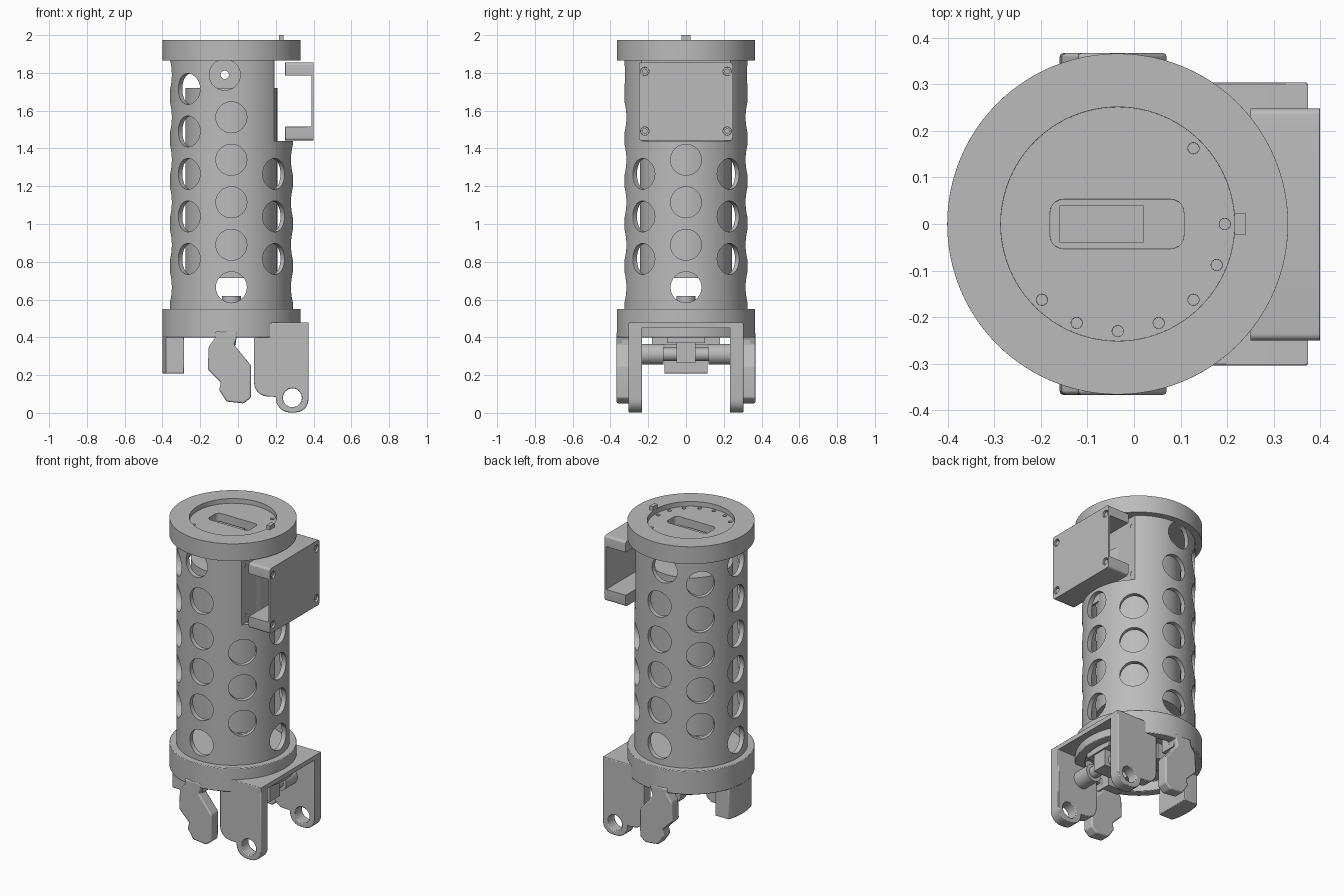
import bpy, bmesh, math
from mathutils import Matrix

cube = bpy.data.objects.get("Cube")
if cube:
    bpy.data.objects.remove(cube)

grey = bpy.data.materials.new("plain grey")
grey.use_nodes = True
GREY = (0.5, 0.5, 0.5, 1)
grey.diffuse_color = GREY
grey.node_tree.nodes["Principled BSDF"].inputs["Base Color"].default_value = GREY

CX = -0.035                       # axis of the canister
ROT = {"x": Matrix(((0, 0, 1), (1, 0, 0), (0, 1, 0))),
       "y": Matrix(((1, 0, 0), (0, 0, 1), (0, 1, 0))),
       "z": Matrix.Identity(3)}


def prism(name, pts, axis, lo, hi, rounding=0):
    """Extrude a flat outline along an axis, rounding its corners."""
    bm = bmesh.new()
    face = bm.faces.new([bm.verts.new((a, b, lo)) for a, b in pts])
    out = bmesh.ops.extrude_face_region(bm, geom=[face])
    for v in out["geom"]:
        if isinstance(v, bmesh.types.BMVert):
            v.co.z = hi
    if rounding:
        edges = [e for e in bm.edges if abs(e.verts[0].co.z - e.verts[1].co.z) > 1e-5]
        bmesh.ops.bevel(bm, geom=edges, offset=rounding, segments=5,
                        profile=0.5, affect="EDGES", clamp_overlap=True)
    bmesh.ops.transform(bm, matrix=ROT[axis].to_4x4(), verts=bm.verts)
    bmesh.ops.recalc_face_normals(bm, faces=bm.faces)
    mesh = bpy.data.meshes.new(name)
    bm.to_mesh(mesh)
    bm.free()
    mesh.materials.append(grey)
    obj = bpy.data.objects.new(name, mesh)
    bpy.context.collection.objects.link(obj)
    return obj


def rect(a0, a1, b0, b1):
    return [(a0, b0), (a1, b0), (a1, b1), (a0, b1)]


def circle(a, b, r, n=32):
    return [(a + r * math.cos(math.tau * i / n), b + r * math.sin(math.tau * i / n))
            for i in range(n)]


def box(name, x0, x1, y0, y1, z0, z1):
    return prism(name, rect(x0, x1, y0, y1), "z", z0, z1)


def disc(name, r, z0, z1, n=96):
    return prism(name, circle(CX, 0, r, n), "z", z0, z1)


def span(side, a, b):
    return sorted((side * a, side * b))


def activate(obj):
    bpy.ops.object.select_all(action="DESELECT")
    obj.select_set(True)
    bpy.context.view_layer.objects.active = obj


def cut(obj, cutters):
    for c in cutters:
        mod = obj.modifiers.new("cut", "BOOLEAN")
        mod.operation, mod.solver, mod.object = "DIFFERENCE", "EXACT", c
        activate(obj)
        bpy.ops.object.modifier_apply(modifier=mod.name)
        bpy.data.objects.remove(c)


def soften(obj, width):
    mod = obj.modifiers.new("soft edges", "BEVEL")
    mod.width, mod.segments, mod.angle_limit = width, 2, math.radians(50)


def radial_cutter(angle, z, shift=0):
    """Cutter pointing outward from the axis at one angle."""
    c = prism("hole_cutter", circle(shift, z, 0.082), "y", 0.15, 0.45)
    c.data.transform(Matrix.Translation((CX, 0, 0))
                     @ Matrix.Rotation(angle - math.pi / 2, 4, "Z"))
    return c


# Perforated tube, flattened on the +x side behind the cover
tube = disc("perforated_tube", 0.326, 0.47, 1.88)
cut(tube, [disc("bore", 0.297, 0.4, 1.95),
           box("flat_cutter", 0.19, 0.5, -0.5, 0.5, 1.44, 1.95)])
STEP = 0.225
holes = []
for k in range(8):
    angle = k * math.pi / 4
    rows = {0: 4, 1: 3, 7: 3}.get(k, 5)
    start = 0.815 if k % 2 else 0.665
    holes += [radial_cutter(angle, start + STEP * i) for i in range(rows)]
holes += [radial_cutter(math.pi / 2, 1.79, -0.035),
          radial_cutter(-math.pi / 2, 1.79, 0.035),
          radial_cutter(math.pi, 1.79)]
cut(tube, holes)

# Contents of the tube
disc("inner_pack", 0.243, 0.715, 1.72)
disc("inner_cap", 0.05, 0.55, 0.62, 32)
port = box("port_block", -0.16, 0.02, -0.04, 0.04, 1.7, 1.9)
cut(port, [prism("port_cutter", circle(-0.07, 1.79, 0.022, 20), "y", -0.4, 0.4)])

# Top collar with recessed lid, slot and screw holes
collar = disc("top_collar", 0.366, 1.865, 1.975)
cut(collar, [disc("lid_recess", 0.251, 1.945, 2.05),
             prism("slot_cutter", rect(-0.18, 0.107, -0.053, 0.053), "z", 1.89, 2.05, 0.028)])
lid_holes = []
for step in (2, 0, -1, -2, -3, -4, -5, -6):
    a = step * math.pi / 8
    lid_holes.append(prism("lid_hole", circle(CX + 0.23 * math.cos(a), 0.23 * math.sin(a),
                                              0.012, 16), "z", 1.92, 2.05))
cut(collar, lid_holes)
soften(collar, 0.004)
box("lid_tab", 0.216, 0.24, -0.023, 0.023, 1.93, 2.0)

# Bottom collar and floor
base = disc("bottom_collar", 0.366, 0.40, 0.55)
cut(base, [disc("base_recess", 0.31, 0.3, 0.46)])
soften(base, 0.004)

# Flat mounting plate and its side cover
plate = box("mount_plate", 0.178, 0.192, -0.232, 0.232, 1.44, 1.87)
corners = [(y, z) for y in (-0.218, 0.218) for z in (1.492, 1.808)]
cut(plate, [prism("plate_hole", circle(y * 0.95, z, 0.012, 16), "x", 0.1, 0.3)
            for y, z in corners])
cover = prism("side_cover", rect(-0.25, 0.248, 1.442, 1.855), "x", 0.25, 0.399, 0.015)
cut(cover, [box("cover_gap", 0.1, 0.388, -0.5, 0.5, 1.515, 1.787)])
cut(cover, [prism("screw_cutter", circle(y, z, 0.022, 24), "x", 0.375, 0.5)
            for y, z in corners])
soften(cover, 0.006)
for y, z in corners:
    prism("cover_screw", circle(y, z, 0.014, 20), "x", 0.37, 0.392)

# Yoke arms, pin bosses and hanging fins, one pair per side
ARM = [(0.085, 0.45), (0.085, 0.09), (0.2, 0.085), (0.205, 0.002), (0.373, 0.002),
       (0.373, 0.478), (0.18, 0.478)]
FIN = [(-0.12, 0.43), (-0.12, 0.4), (-0.155, 0.35), (-0.16, 0.23), (-0.09, 0.16), (-0.1, 0.12),
       (-0.06, 0.06), (0.03, 0.05), (0.068, 0.08), (0.07, 0.25), (-0.02, 0.36),
       (-0.005, 0.4), (-0.005, 0.43)]

for side, label in ((1, "rear"), (-1, "front")):
    lo, hi = span(side, 0.232, 0.304)
    arm = prism(label + "_yoke_arm", ARM, "y", lo, hi)
    bm = bmesh.new()
    bm.from_mesh(arm.data)
    low = [e for e in bm.edges if abs(e.verts[0].co.y - e.verts[1].co.y) > 0.05
           and e.verts[0].co.z < 0.1 and abs(e.verts[0].co.x - 0.2) > 0.003]
    bmesh.ops.bevel(bm, geom=low, offset=0.07, segments=6, profile=0.5,
                    affect="EDGES", clamp_overlap=True)
    bm.to_mesh(arm.data)
    bm.free()
    cut(arm, [prism("pivot_cutter", circle(0.288, 0.08, 0.05), "y", lo - 0.1, hi + 0.1)])
    soften(arm, 0.005)

    boss = prism(label + "_pin_boss", circle(0.2, 0.31, 0.055), "y", *span(side, 0.12, 0.235))
    cut(boss, [prism("boss_cutter", circle(0.2, 0.31, 0.022, 20), "y", *span(side, 0.1, 0.228))])

    fin = prism(label + "_fin", FIN, "y", *span(side, 0.295, 0.367), 0.008)
    soften(fin, 0.012)
    box(label + "_fin_root", -0.12, -0.01, *span(side, 0.24, 0.34), 0.36, 0.47)

# Yoke bridge, centre hinge and the beam between the fins
box("yoke_bridge", 0.16, 0.373, -0.3, 0.3, 0.45, 0.478)
box("hinge_block", 0.13, 0.27, -0.1, 0.1, 0.37, 0.455)
box("hinge_knuckle", 0.14, 0.26, -0.05, 0.05, 0.265, 0.38)
prism("hinge_pin", circle(0.2, 0.31, 0.035), "y", -0.13, 0.13)
box("fin_beam", -0.12, -0.03, -0.18, 0.18, 0.36, 0.47)

# Foot on the far side, curved to match the collar
sweep = [math.pi + 0.32 * (i / 6 - 1) for i in range(13)]
FOOT = [(CX + 0.364 * math.cos(a), 0.364 * math.sin(a)) for a in sweep]
foot = prism("side_foot", FOOT + [(-0.285, -0.115), (-0.285, 0.115)], "z", 0.208, 0.43)
soften(foot, 0.004)

# Smooth the round walls, keeping the edges sharp
for obj in list(bpy.context.scene.objects):
    if obj.type == "MESH" and grey.name in obj.data.materials:
        activate(obj)
        bpy.ops.object.shade_smooth_by_angle(angle=math.radians(30))
